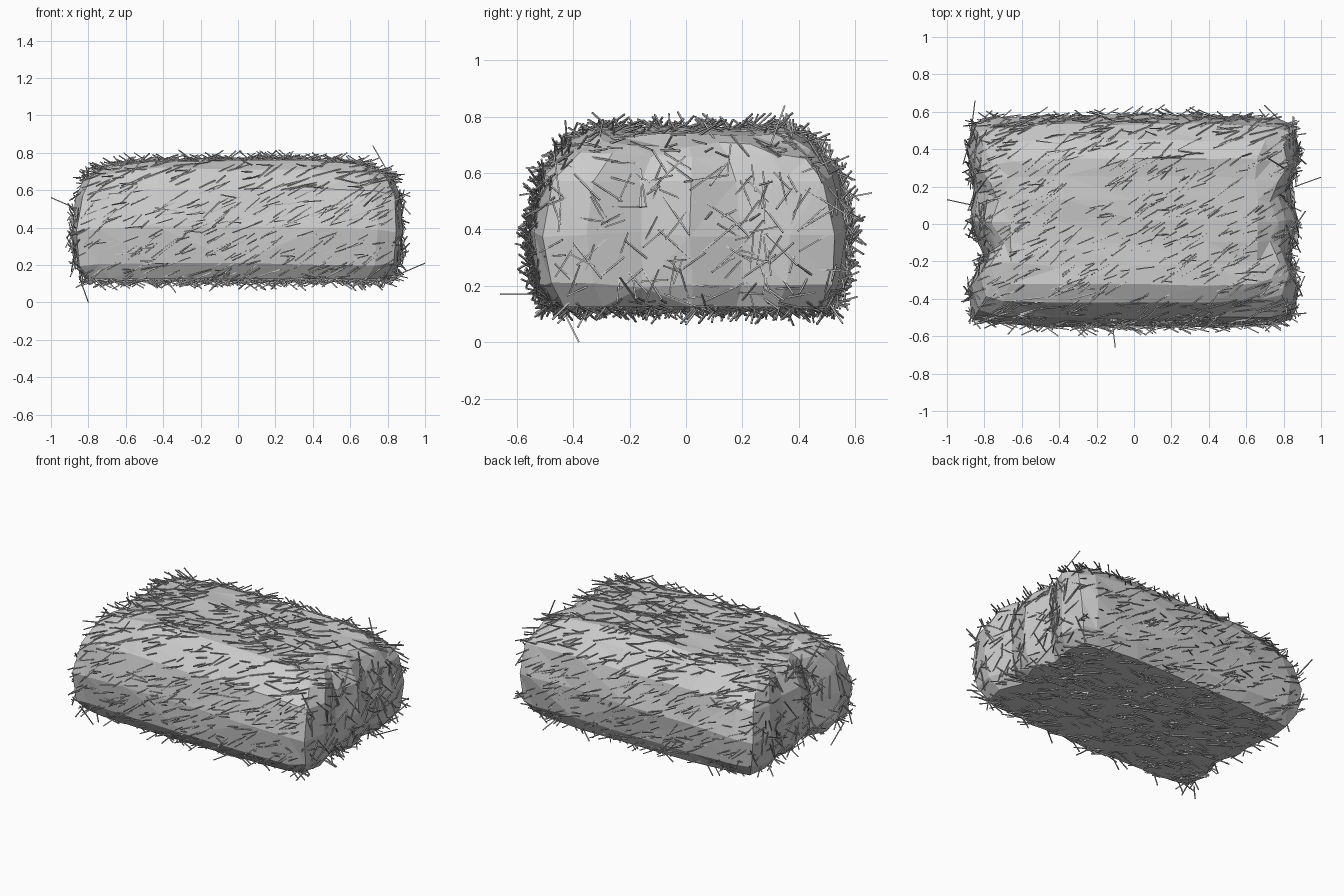
import bpy, bmesh, random
from mathutils import Vector

if "Cube" in bpy.data.objects:
    bpy.data.objects.remove(bpy.data.objects["Cube"])

random.seed(7)


def lerp_table(table, t):
    for (a, fa), (b, fb) in zip(table, table[1:]):
        if t <= b + 1e-6:
            k = (t - a) / (b - a)
            return [p + (q - p) * k for p, q in zip(fa, fb)]
    return list(table[-1][1])


# level -> (half width, half length, height)
LEVELS = [(-1.0, (0.50, 0.81, 0.125)), (-0.75, (0.55, 0.87, 0.21)),
          (-0.1, (0.57, 0.885, 0.41)), (0.5, (0.525, 0.865, 0.61)),
          (0.85, (0.44, 0.82, 0.715)), (1.0, (0.34, 0.77, 0.76))]
# position along length -> (width scale, height scale)
STATIONS = [(0.0, (1.0, 1.0)), (0.5, (0.99, 0.995)),
            (0.85, (0.96, 0.96)), (1.0, (0.91, 0.91))]
# position across the width -> how far each end is pushed in
RIGHT_DENTS = {-0.35: 0.05, 0.35: 0.05, -1: 0.03, 1: 0.03}
LEFT_DENTS = {-0.35: 0.08, 0.35: 0.035, 0: 0.01, -1: 0.03, 1: 0.02}


def new_object(name, bm):
    mesh = bpy.data.meshes.new(name)
    bm.to_mesh(mesh)
    ob = bpy.data.objects.new(name, mesh)
    bpy.context.collection.objects.link(ob)
    return ob


# bale body: sliced cube remapped to a plump, lobed block
bm = bmesh.new()
bmesh.ops.create_cube(bm, size=2)
cuts = [(0, (-0.85, -0.5, 0, 0.5, 0.85)),
        (1, (-0.7, -0.35, 0, 0.35, 0.7)),
        (2, (-0.75, -0.1, 0.5, 0.85))]
for axis, places in cuts:
    for p in places:
        co = Vector((0, 0, 0))
        no = Vector((0, 0, 0))
        co[axis], no[axis] = p, 1
        bmesh.ops.bisect_plane(bm, geom=bm.verts[:] + bm.edges[:] + bm.faces[:],
                               plane_co=co, plane_no=no)
for v in bm.verts:
    a, b, c = v.co
    width, length, height = lerp_table(LEVELS, c)
    ws, hs = lerp_table(STATIONS, abs(a))
    if abs(a) > 0.99:
        length -= (RIGHT_DENTS if a > 0 else LEFT_DENTS).get(round(b, 2), 0)
    j = [random.uniform(-0.01, 0.01) for _ in range(3)]
    z = 0.125 + (height - 0.125) * hs
    v.co = (a * length + j[0], b * width * ws + 0.015 + j[1],
            z + (j[2] if c > -0.99 else 0))
bmesh.ops.recalc_face_normals(bm, faces=bm.faces)
bmesh.ops.triangulate(bm, faces=bm.faces)
bm.normal_update()
new_object("bale_body", bm)

# loose straw: thin square sticks scattered over the body
straw = bmesh.new()


def add_stick(p, q, r):
    d = (q - p).normalized()
    s = d.orthogonal().normalized()
    t = d.cross(s)
    ring = [[straw.verts.new((max(-1, min(1, w.x)), max(-0.66, min(0.66, w.y)),
                              max(0, min(0.84, w.z))))
             for w in (e + s * r, e + t * r, e - s * r, e - t * r)] for e in (p, q)]
    for i in range(4):
        k = (i + 1) % 4
        straw.faces.new((ring[0][i], ring[0][k], ring[1][k], ring[1][i]))
    straw.faces.new(ring[0][::-1])
    straw.faces.new(ring[1])


faces = bm.faces[:]
X = Vector((1, 0, 0))
for f in random.choices(faces, weights=[f.calc_area() for f in faces], k=1550):
    u, w = sorted((random.random(), random.random()))
    a, b, c = (v.co for v in f.verts)
    p = a * u + b * (w - u) + c * (1 - w)
    n = f.normal
    if abs(n.x) > 0.7:                             # ends: any direction
        lean = Vector([random.uniform(-1, 1) for _ in range(3)])
        lean = (lean - n * lean.dot(n)).normalized()
    else:                                          # sides: combed diagonally
        lean = (X + n.cross(X) * random.gauss(0.55, 0.25)).normalized()
    d = (lean + n * random.gauss(0.0, 0.36)).normalized()
    if d.dot(n) < 0:
        d = -d
    size = random.uniform(0.09, 0.19)
    add_stick(p - d * size * 0.45 + n * 0.004, p + d * size * 0.55 + n * 0.004, 0.004)

# sticks that reach the outer limits of the model
for p, q in [((-0.86, 0.1, 0.5), (-1, 0.13, 0.56)), ((0.86, 0.2, 0.15), (1, 0.25, 0.21)),
             ((-0.12, -0.5, 0.17), (-0.1, -0.66, 0.17)), ((-0.87, 0.5, 0.5), (-0.85, 0.66, 0.53)),
             ((0.8, 0.3, 0.7), (0.72, 0.35, 0.84)), ((-0.85, -0.45, 0.14), (-0.8, -0.38, 0))]:
    add_stick(Vector(p), Vector(q), 0.004)
new_object("loose_straw", straw)
straw.free()
bm.free()
